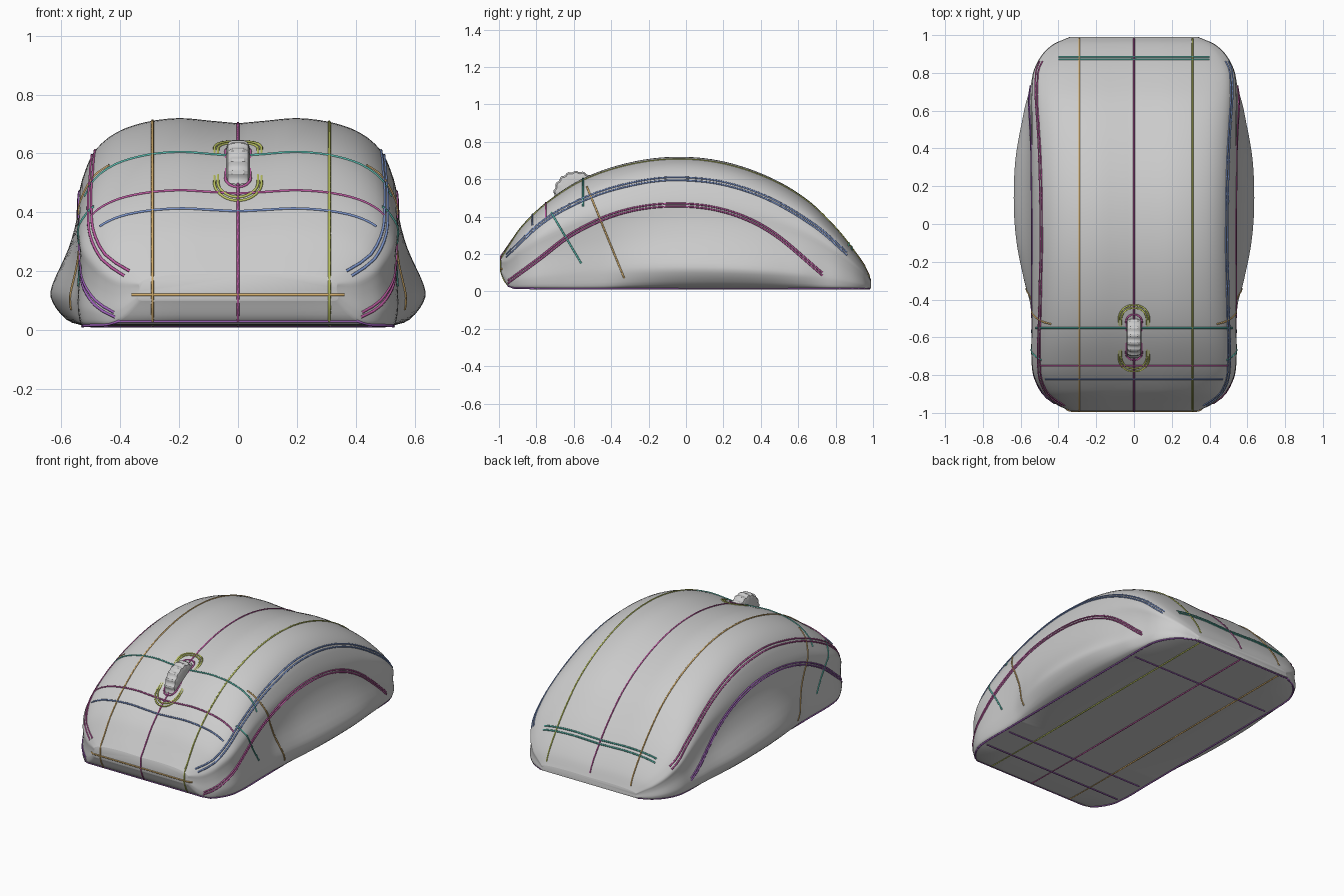
import bpy, bmesh, math
from mathutils import Vector
from mathutils.bvhtree import BVHTree

if "Cube" in bpy.data.objects:
    bpy.data.objects.remove(bpy.data.objects["Cube"])


def interp(keys, y):
    """Smooth interpolation through (position, value) keys."""
    n = len(keys)
    y = min(max(y, keys[0][0]), keys[-1][0])
    i = 0
    while i < n - 2 and y > keys[i + 1][0]:
        i += 1

    def slope(k):
        a, b = keys[max(k - 1, 0)], keys[min(k + 1, n - 1)]
        return (b[1] - a[1]) / (b[0] - a[0])
    (x0, v0), (x1, v1) = keys[i], keys[i + 1]
    h = x1 - x0
    t = (y - x0) / h
    return ((2*t**3 - 3*t*t + 1) * v0 + (t**3 - 2*t*t + t) * h * slope(i)
            + (3*t*t - 2*t**3) * v1 + (t**3 - t*t) * h * slope(i + 1))


# profiles along the length: crown height, half width, side flare, lower arc, underside
HEIGHT = [(-.99, .19), (-.95, .25), (-.88, .35), (-.75, .475), (-.55, .605), (-.3, .69),
          (-.05, .72), (.2, .695), (.45, .61), (.65, .49), (.8, .345), (.9, .22), (.96, .13), (.99, .06)]
WIDTH = [(-.99, .34), (-.95, .42), (-.89, .49), (-.78, .54), (-.5, .545), (0, .545),
         (.5, .545), (.78, .54), (.88, .5), (.95, .43), (.99, .34)]
FLARE = [(-1, 0), (-.45, 0), (-.3, .035), (-.1, .075), (.1, .09), (.35, .08), (.6, .035), (.75, 0), (1, 0)]
LOWER = [(-.95, .06), (-.8, .17), (-.6, .32), (-.35, .43), (-.08, .47), (.2, .44), (.45, .33), (.73, .1)]
UPPER = [(-.96, .2), (-.75, .39), (-.5, .52), (-.25, .59), (-.05, .61), (.2, .585), (.45, .5), (.7, .35), (.86, .21)]
BASE = [(-.99, .1), (-.96, .04), (-.92, .018), (0, .015), (1, .015)]


def section(y):
    """Right half of the cross-section, from crown centre to underside centre."""
    h, w, f, b = (interp(k, y) for k in (HEIGHT, WIDTH, FLARE, BASE))
    H = h - b
    pts = [(0, .975), (.18, .988), (.37, 1), (.58, .98), (.76, .93), (.89, .845),
           (.955, .74), (.99, .64)]
    p = [(x * w, b + z * H) for x, z in pts]
    p += [(w * .985 + f * .12, b + .52 * H), (w * .985 + f * .45, b + .37 * H),
          (w + f * .95, b + .2 * H), (w + f * .95, b + .12 * H), (w * .985 + f * .5, b + .03 * H), (w * .96, b)]
    idx_x = [(i, q[0]) for i, q in enumerate(p)]
    idx_z = [(i, q[1]) for i, q in enumerate(p)]
    out = [(interp(idx_x, i / 3), interp(idx_z, i / 3)) for i in range(3 * (len(p) - 1) + 1)]
    return out + [(w * .5, b), (0, b)]


def add_object(name, bm, angle=40):
    bmesh.ops.recalc_face_normals(bm, faces=bm.faces)
    me = bpy.data.meshes.new(name)
    bm.to_mesh(me)
    bm.free()
    ob = bpy.data.objects.new(name, me)
    bpy.context.collection.objects.link(ob)
    bpy.ops.object.select_all(action='DESELECT')
    ob.select_set(True)
    bpy.context.view_layer.objects.active = ob
    bpy.ops.object.shade_smooth_by_angle(angle=math.radians(angle))
    return ob


# body shell, lofted front to back
bm = bmesh.new()
rings = []
N = 90
for i in range(N + 1):
    y = -.99 * math.cos(math.pi * i / N)
    half = section(y)
    loop = half + [(-x, z) for x, z in half[-2:0:-1]]
    rings.append([bm.verts.new((x, y, z)) for x, z in loop])
for a, b in zip(rings, rings[1:]):
    for j in range(len(a)):
        k = (j + 1) % len(a)
        bm.faces.new((a[j], a[k], b[k], b[j]))
bm.faces.new(rings[0])
bm.faces.new(rings[-1])
bmesh.ops.recalc_face_normals(bm, faces=bm.faces)
tree = BVHTree.FromBMesh(bm)
add_object("mouse_body", bm)

COLORS = {"olive": (.5, .55, .12, 1), "magenta": (.5, .1, .35, 1), "teal": (.1, .5, .42, 1),
          "blue": (.2, .3, .6, 1), "orange": (.65, .42, .15, 1), "violet": (.35, .12, .5, 1)}
MATS = {}
for n, c in COLORS.items():
    MATS[n] = bpy.data.materials.new(n)
    MATS[n].diffuse_color = c


def tube(name, pts, color, r=.005, closed=False):
    cu = bpy.data.curves.new(name, 'CURVE')
    cu.dimensions = '3D'
    cu.bevel_depth = r
    cu.bevel_resolution = 1
    sp = cu.splines.new('POLY')
    sp.points.add(len(pts) - 1)
    for q, p in zip(sp.points, pts):
        q.co = (*p, 1)
    sp.use_cyclic_u = closed
    cu.materials.append(MATS[color])
    ob = bpy.data.objects.new(name, cu)
    bpy.context.collection.objects.link(ob)


def seam(name, pts, direction, color, closed=False):
    """Thin strip laid on the body by projecting points along a direction."""
    d = Vector(direction)
    hits = [tree.ray_cast(Vector(p) - d * 3, d)[0] for p in pts]
    tube(name, [h for h in hits if h], color, closed=closed)


def line(a, b, n=40):
    a, b = Vector(a), Vector(b)
    return [a.lerp(b, i / n) for i in range(n + 1)]


DOWN, BACK, UP = (0, 0, -1), (0, 1, 0), (0, 0, 1)

# lengthwise seams over the crown and down the nose
for x, c in ((-.29, "orange"), (0, "magenta"), (.31, "olive")):
    seam("crown_seam", line((x, -.98, 0), (x, .98, 0), 70), DOWN, c)
    seam("nose_seam", line((x, 0, .03), (x, 0, .24), 8), BACK, c)
    seam("underside_seam", line((x, -.93, 0), (x, .97, 0), 4), UP, c)

# crosswise seams on top, nose and underside
for y, w, c in ((-.55, .52, "teal"), (-.75, .5, "magenta"), (-.82, .47, "blue"), (.87, .4, "teal"), (.885, .4, "teal")):
    seam("cross_seam", line((-w, y, 0), (w, y, 0)), DOWN, c)
seam("nose_lower_seam", line((-.36, 0, .12), (.36, 0, .12)), BACK, "orange")
for y in (-.75, -.55, .6):
    seam("underside_cross_seam", line((-.5, y, 0), (.5, y, 0), 4), UP, "violet")

# side arcs and short button seams, mirrored
for s, c1, c2 in ((1, "magenta", "blue"), (-1, "violet", "magenta")):
    d = (-s, 0, 0)
    for off in (0, -.016):
        for keys, c, nm in ((LOWER, c1, "lower_side_arc"), (UPPER, c2, "upper_side_arc")):
            y0, y1 = keys[0][0], keys[-1][0]
            ys = [y0 + (y1 - y0) * i / 60 for i in range(61)]
            seam(nm, [(0, y, interp(keys, y) + off) for y in ys], d, c)
    seam("side_button_seam", line((0, -.53, .56), (0, -.33, .07), 20), d, "orange")
    seam("side_front_seam", line((0, -.72, .42), (0, -.56, .15), 20), d, "teal")

# edge strip around the underside
ys = [-.95 + 1.93 * i / 60 for i in range(61)]
edge = [(interp(WIDTH, y) * .965, y, interp(BASE, y)) for y in ys]
tube("underside_edge", edge + [(-x, y, z) for x, y, z in reversed(edge)], "violet", closed=True)


def slot(hw, y0, y1, n=8):
    """Rounded slot outline in plan."""
    r = hw * .9
    out = []
    for cx, cy, a0 in ((hw - r, y1 - r, 0), (r - hw, y1 - r, 90), (r - hw, y0 + r, 180), (hw - r, y0 + r, 270)):
        out += [(cx + r * math.cos(math.radians(a0 + 90 * i / n)),
                 cy + r * math.sin(math.radians(a0 + 90 * i / n)), 0) for i in range(n + 1)]
    return out


# scroll wheel surround
for hw, y0, y1 in ((.08, -.78, -.43), (.068, -.765, -.445)):
    seam("wheel_rim", slot(hw, y0, y1), DOWN, "olive", True)
seam("wheel_slot", slot(.042, -.72, -.48), DOWN, "magenta", True)

# ribbed scroll wheel
bm = bmesh.new()
loops = []
for x, k in ((-.04, .8), (-.034, .93), (-.02, 1), (.02, 1), (.034, .93), (.04, .8)):
    ring = []
    for i in range(72):
        a = math.tau * i / 72
        r = .125 * k - (.006 if i % 4 < 2 else 0)
        ring.append(bm.verts.new((x, -.585 + r * math.cos(a), .52 + r * math.sin(a))))
    loops.append(ring)
for a, b in zip(loops, loops[1:]):
    for i in range(72):
        j = (i + 1) % 72
        bm.faces.new((a[i], a[j], b[j], b[i]))
bm.faces.new(loops[0])
bm.faces.new(loops[-1])
add_object("scroll_wheel", bm, 30)

for m in bpy.data.materials:
    if m.users and not m.is_grease_pencil:
        m.use_nodes = True
        m.node_tree.nodes["Principled BSDF"].inputs["Base Color"].default_value = m.diffuse_color
